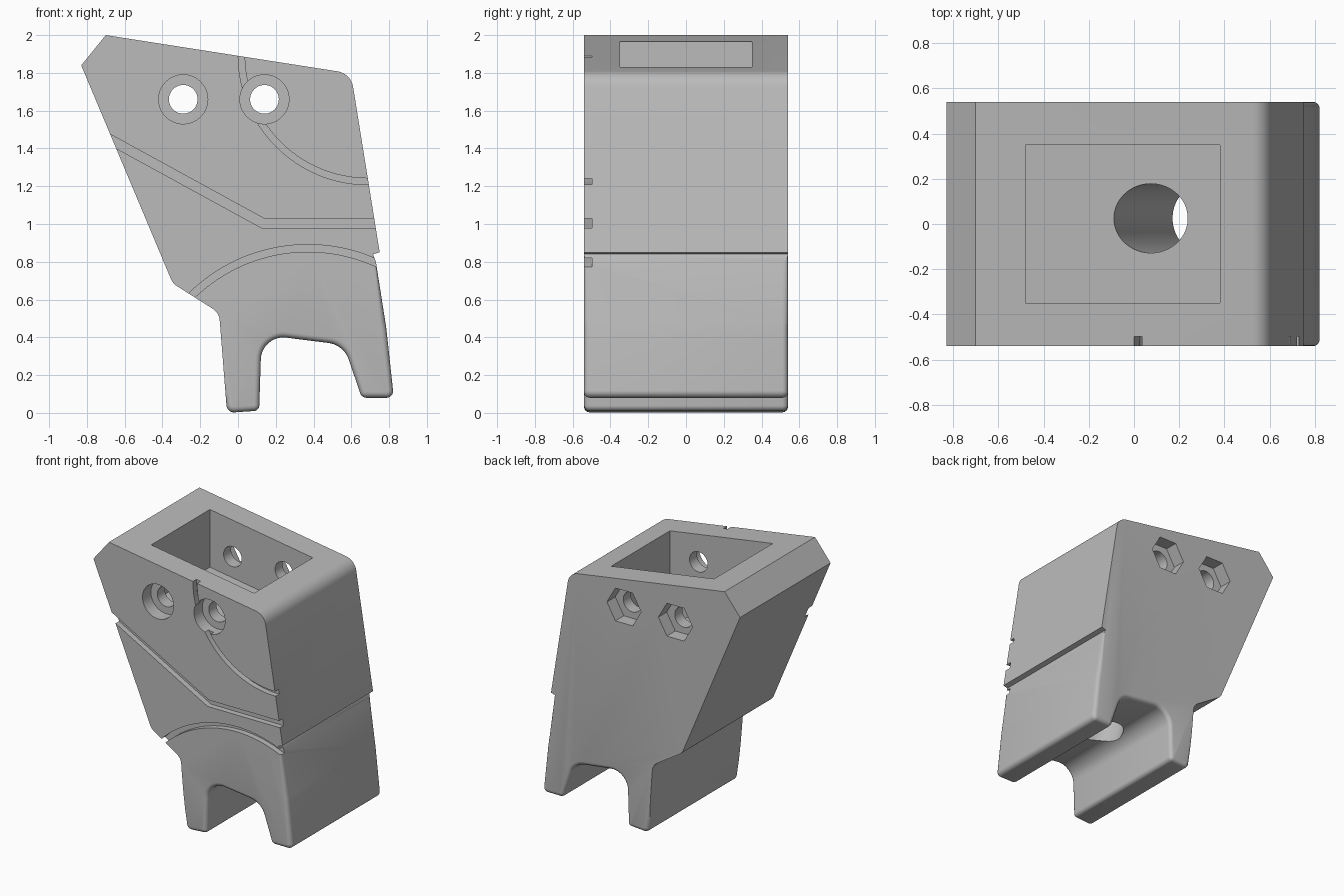
import bpy, bmesh, math
from mathutils import Vector, Matrix

if "Cube" in bpy.data.objects:
    bpy.data.objects.remove(bpy.data.objects["Cube"], do_unlink=True)

HALF = 0.54            # half thickness of the body
BOLTS = (-0.29, 0.14)  # bolt centres along x
BOLT_Z = 1.66

grey = bpy.data.materials.new("plain grey")
grey.use_nodes = True
grey.diffuse_color = (0.5, 0.5, 0.5, 1)
grey.node_tree.nodes["Principled BSDF"].inputs["Base Color"].default_value = grey.diffuse_color


def finish(bm, name):
    bmesh.ops.recalc_face_normals(bm, faces=bm.faces)
    mesh = bpy.data.meshes.new(name)
    bm.to_mesh(mesh)
    bm.free()
    mesh.materials.append(grey)
    obj = bpy.data.objects.new(name, mesh)
    bpy.context.collection.objects.link(obj)
    return obj


def rounded(corners, steps=10):
    """Outline from (x, z, radius) corners."""
    pts, n = [], len(corners)
    for i, (x, z, r) in enumerate(corners):
        p = Vector((x, z))
        if r == 0:
            pts.append(p)
            continue
        a = (Vector(corners[i - 1][:2]) - p).normalized()
        b = (Vector(corners[(i + 1) % n][:2]) - p).normalized()
        half = a.angle(b) / 2
        centre = p + (a + b).normalized() * (r / math.sin(half))
        start = p + a * (r / math.tan(half)) - centre
        end = p + b * (r / math.tan(half)) - centre
        sweep = start.angle(end)
        for k in range(steps + 1):
            t = k / steps
            pts.append(centre + (start * math.sin((1 - t) * sweep)
                                 + end * math.sin(t * sweep)) / math.sin(sweep))
    return pts


def prism_mesh(outline, y0, y1):
    bm = bmesh.new()
    face = bm.faces.new([bm.verts.new((p[0], y0, p[1])) for p in outline])
    ext = bmesh.ops.extrude_face_region(bm, geom=[face])
    bmesh.ops.translate(bm, vec=(0, y1 - y0, 0),
                        verts=[g for g in ext["geom"] if isinstance(g, bmesh.types.BMVert)])
    return bm


def prism(name, outline, y0, y1):
    return finish(prism_mesh(outline, y0, y1), name)


def ring(x, z, r, n):
    return [(x + r * math.cos(math.tau * k / n), z + r * math.sin(math.tau * k / n)) for k in range(n)]


def arc(cx, cz, r, a0, a1, n=40):
    angles = [math.radians(a0 + (a1 - a0) * k / n) for k in range(n + 1)]
    return [Vector((cx + r * math.cos(a), cz + r * math.sin(a))) for a in angles]


def groove(name, path, width):
    """Shallow ribbon-shaped cutter in the front face."""
    path = [Vector(p) for p in path]
    left, right = [], []
    for i, p in enumerate(path):
        d0 = (p - path[max(i - 1, 0)]).normalized()
        d1 = (path[min(i + 1, len(path) - 1)] - p).normalized()
        d = (d0 + d1).normalized()
        side = Vector((-d.y, d.x)) * width / 2 / max(d.dot(d1), d.dot(d0))
        left.append(p + side)
        right.append(p - side)
    return prism(name, left + right[::-1], -HALF - 0.1, -HALF + 0.043)


# Body side profile, clockwise from the upper left tip
profile = rounded([
    (-0.83, 1.84, 0), (-0.70, 2.0, 0), (0.598, 1.797, 0.1), (0.75, 0.85, 0),
    (0.715, 0.84, 0), (0.73, 0.80, 0), (0.785, 0.45, 1.0),
    (0.825, 0.08, 0.035), (0.655, 0.08, 0.035), (0.56, 0.36, 0.13), (0.125, 0.415, 0.12),
    (0.112, 0.012, 0.03), (-0.058, 0.0, 0.04), (-0.10, 0.53, 0.08), (-0.345, 0.685, 0.08)])
bm = prism_mesh(profile, -HALF, HALF)


# Round the rims of the feet, arch and lower right block
def on_rim(e):
    a, b = (v.co for v in e.verts)
    mid = (a + b) / 2
    outer_left = mid.x < -0.03 and mid.z > 0.04
    return abs(a.y - b.y) < 0.01 and max(a.z, b.z) < 0.82 and not outer_left


bmesh.ops.bevel(bm, geom=[e for e in bm.edges if on_rim(e)], offset=0.03, offset_type='OFFSET',
                segments=4, profile=0.5, affect='EDGES', clamp_overlap=False)
body = finish(bm, "bracket_body")

# Socket sunk in the top, floor parallel to the sloping top
cutters = [prism("socket_cutter",
                 [(-0.48, 2.2), (0.38, 2.2), (0.38, 1.395), (-0.48, 1.53)], -0.35, 0.35)]

# Slanted bore from the socket floor to the arch
top, low = Vector((0.037, 0.025, 1.6)), Vector((0.346, 0.025, 0.3))
axis = top - low
bm = bmesh.new()
bmesh.ops.create_cone(bm, cap_ends=True, segments=64, radius1=0.153, radius2=0.153, depth=axis.length,
                      matrix=Matrix.Translation((top + low) / 2) @ axis.to_track_quat('Z', 'Y').to_matrix().to_4x4())
cutters.append(finish(bm, "bore_cutter"))

# Bolt holes with round recesses in front and hexagonal ones behind
for x in BOLTS:
    cutters += [prism("bolt_cutter", ring(x, BOLT_Z, 0.076, 40), -0.7, 0.7),
                prism("head_cutter", ring(x, BOLT_Z, 0.13, 56), -0.7, -HALF + 0.1),
                prism("nut_cutter", ring(x, BOLT_Z, 0.143, 6), HALF - 0.1, 0.7)]

# Decorative grooves
cutters += [
    groove("bent_groove", [(-0.80, 1.514), (0.13, 1.005), (0.9, 1.005)], 0.05),
    groove("upper_groove", [Vector((0.018, 2.1))] + arc(0.688, 1.895, 0.67, 180, 270) + [Vector((0.9, 1.225))], 0.034),
    groove("lower_groove", arc(0.37, -0.008, 0.88, 143, 58), 0.038)]

for cutter in cutters:
    cutter.hide_render = True
    mod = body.modifiers.new(cutter.name, 'BOOLEAN')
    mod.operation = 'DIFFERENCE'
    mod.solver = 'EXACT'
    mod.object = cutter

# Bake the cuts and drop the cutters
bpy.context.view_layer.update()
baked = bpy.data.meshes.new_from_object(body.evaluated_get(bpy.context.evaluated_depsgraph_get()))
body.modifiers.clear()
body.data = baked
for cutter in cutters:
    bpy.data.objects.remove(cutter, do_unlink=True)

bpy.ops.object.select_all(action='DESELECT')
body.select_set(True)
bpy.context.view_layer.objects.active = body
bpy.ops.object.shade_smooth_by_angle(angle=math.radians(30))
